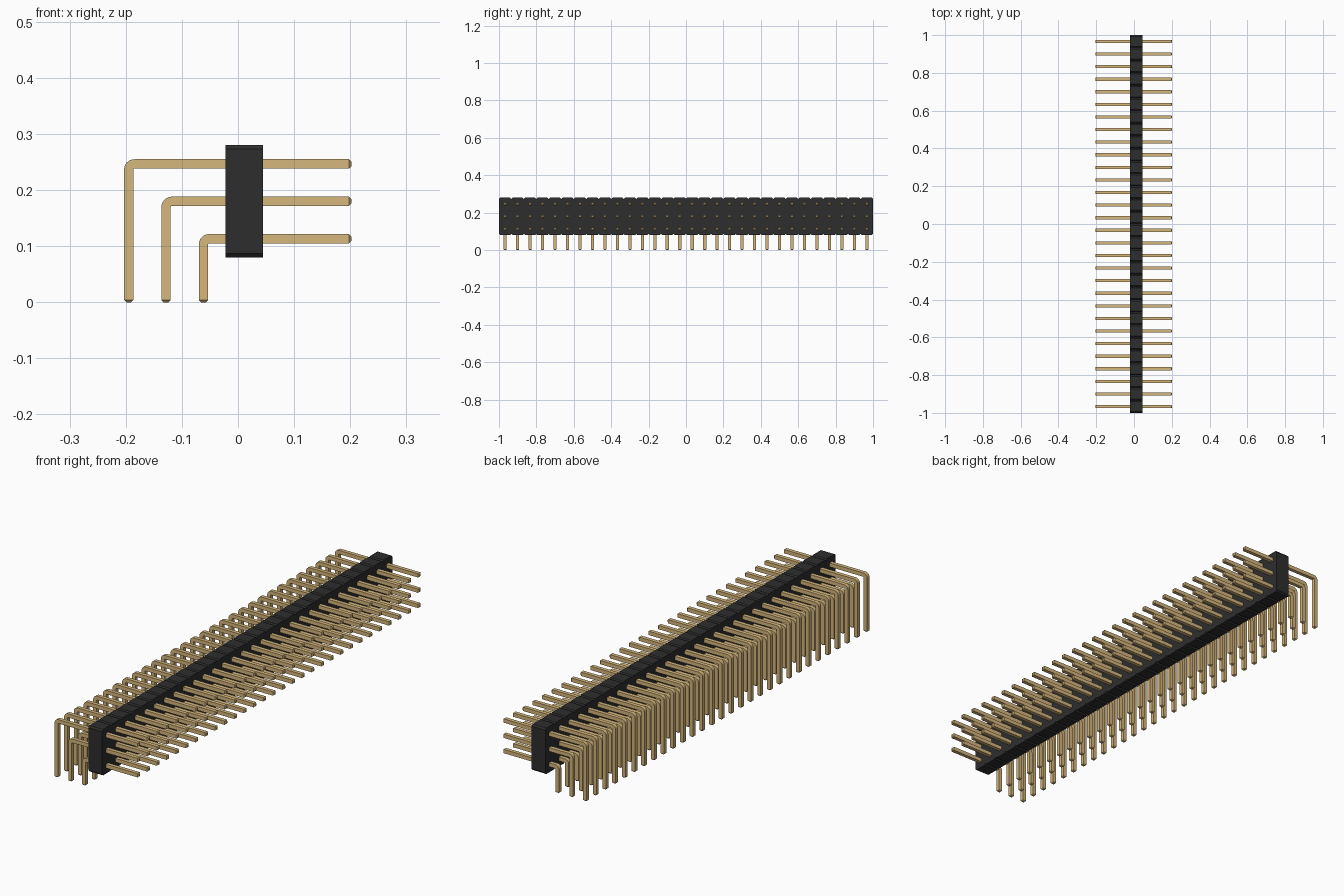
import bpy, bmesh, math
from mathutils import Vector

old = bpy.data.objects.get("Cube")
if old:
    bpy.data.objects.remove(old, do_unlink=True)

COUNT = 30
PITCH = 2 / COUNT
HALF = 0.0083          # half the pin width
CHAMFER = PITCH / 10
TIP = HALF / 2         # taper at the pin ends


def material(name, rgb):
    m = bpy.data.materials.new(name)
    m.use_nodes = True
    m.diffuse_color = (*rgb, 1)
    bsdf = next(n for n in m.node_tree.nodes if n.type == "BSDF_PRINCIPLED")
    bsdf.inputs["Base Color"].default_value = (*rgb, 1)
    return m


black = material("black_plastic", (0.027, 0.027, 0.027))
gold = material("gold_metal", (0.665, 0.474, 0.205))


def finish(bm, name, mat):
    bmesh.ops.recalc_face_normals(bm, faces=bm.faces)
    mesh = bpy.data.meshes.new(name)
    bm.to_mesh(mesh)
    bm.free()
    mesh.materials.append(mat)
    obj = bpy.data.objects.new(name, mesh)
    bpy.context.collection.objects.link(obj)
    return obj


def build_housing(x0, x1, z0, z1):
    # Bar outline with a chamfered notch between neighbouring cells
    bottom, top = [], []
    for i in range(COUNT):
        y = -1 + i * PITCH
        if i == 0:
            bottom.append((y, z0 + CHAMFER))
            top.append((y, z1 - CHAMFER))
        for edge, z, inward in ((bottom, z0, 1), (top, z1, -1)):
            edge += [(y + CHAMFER, z), (y + PITCH - CHAMFER, z),
                     (y + PITCH, z + inward * CHAMFER)]
    bm = bmesh.new()
    face = bm.faces.new([bm.verts.new((x0, y, z)) for y, z in bottom + top[::-1]])
    out = bmesh.ops.extrude_face_region(bm, geom=[face], use_keep_orig=True)
    moved = [g for g in out["geom"] if isinstance(g, bmesh.types.BMVert)]
    bmesh.ops.translate(bm, verts=moved, vec=(x1 - x0, 0, 0))
    finish(bm, "housing", black)


def build_pin_row(name, leg_x, arm_z, end_x):
    # Stations: centre x, centre z, angle of the outward normal, half width
    radius = HALF + 0.002
    cx, cz = leg_x + radius, arm_z - radius
    stations = [(leg_x, 0, math.pi, HALF - TIP), (leg_x, TIP, math.pi, HALF)]
    steps = 6
    for i in range(steps + 1):
        a = math.pi - i / steps * math.pi / 2
        stations.append((cx + radius * math.cos(a), cz + radius * math.sin(a), a, HALF))
    stations += [(end_x - TIP, arm_z, math.pi / 2, HALF),
                 (end_x, arm_z, math.pi / 2, HALF - TIP)]
    bm = bmesh.new()
    rings = []
    for x, z, a, h in stations:
        normal = Vector((math.cos(a), 0, math.sin(a)))
        side = Vector((0, 1, 0))
        rings.append([bm.verts.new(Vector((x, 0, z)) + normal * h * u + side * h * v)
                      for u, v in ((1, 1), (1, -1), (-1, -1), (-1, 1))])
    for r, s in zip(rings, rings[1:]):
        for k in range(4):
            n = (k + 1) % 4
            bm.faces.new((r[k], r[n], s[n], s[k]))
    bm.faces.new(rings[0])
    bm.faces.new(rings[-1])
    obj = finish(bm, name, gold)
    obj.location.y = -1 + PITCH / 2
    arr = obj.modifiers.new("repeat", "ARRAY")
    arr.use_relative_offset = False
    arr.use_constant_offset = True
    arr.constant_offset_displace = (0, PITCH, 0)
    arr.count = COUNT
    # Smooth only the bend
    bpy.ops.object.select_all(action="DESELECT")
    obj.select_set(True)
    bpy.context.view_layer.objects.active = obj
    bpy.ops.object.shade_smooth_by_angle(angle=math.radians(30))


build_housing(-0.022, 0.0445, 0.08, 0.28)
for i, name in enumerate(("inner_pins", "middle_pins", "outer_pins")):
    build_pin_row(name, -0.0615 - i * PITCH, 0.1133 + i * PITCH, 0.202)
